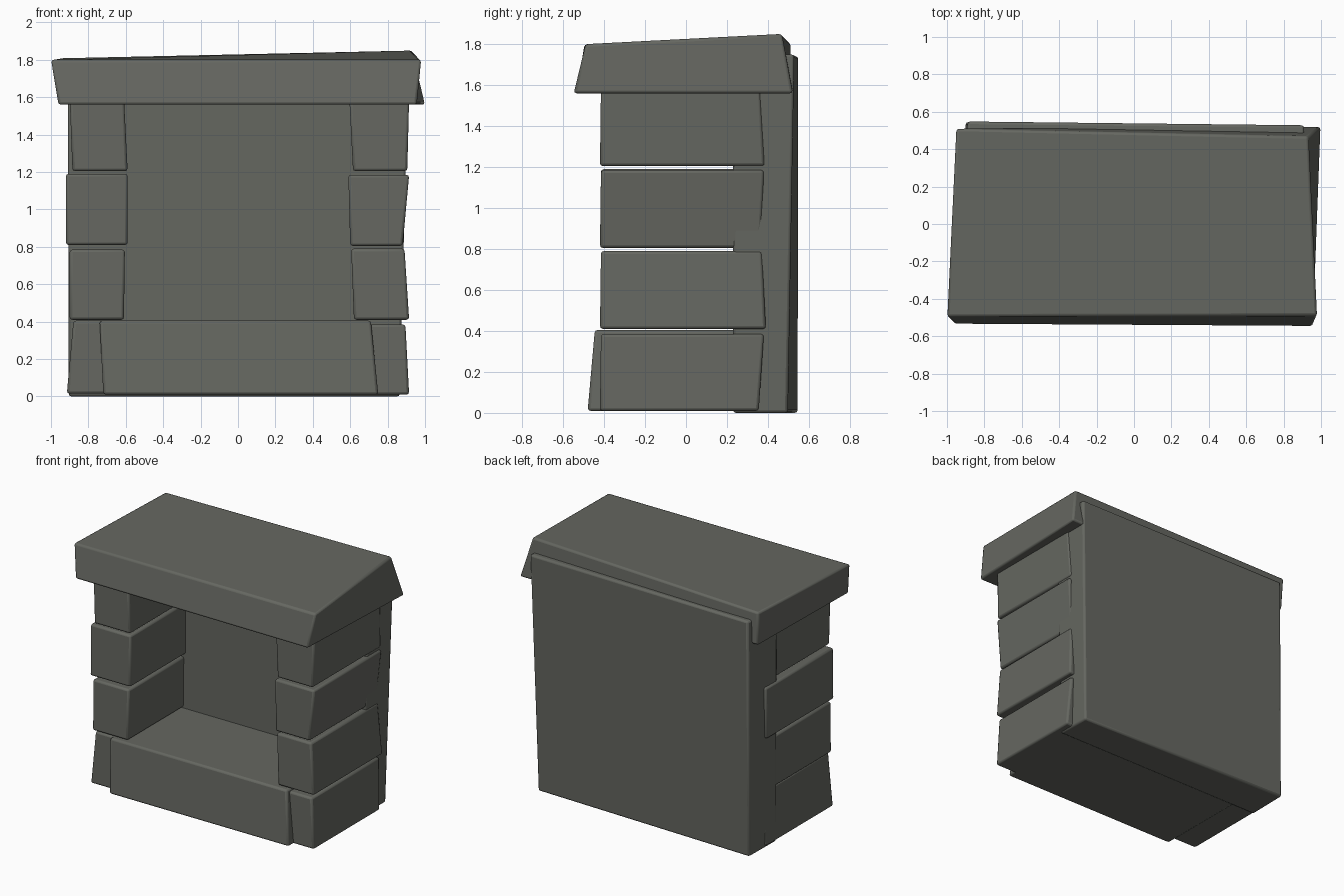
import bpy, bmesh

cube = bpy.data.objects.get("Cube")
if cube:
    bpy.data.objects.remove(cube, do_unlink=True)

stone = bpy.data.materials.new("grey_stone")
stone.use_nodes = True
colour = (0.13, 0.135, 0.118, 1)
stone.diffuse_color = colour
stone.node_tree.nodes["Principled BSDF"].inputs["Base Color"].default_value = colour


def hewn_block(name, bottom, top, bevel=0.014):
    """Rough six-sided stone from two corner loops, with softly worn edges."""
    bm = bmesh.new()
    lower = [bm.verts.new(p) for p in bottom]
    upper = [bm.verts.new(p) for p in top]
    bm.faces.new(lower)
    bm.faces.new(upper)
    for i in range(4):
        j = (i + 1) % 4
        bm.faces.new((lower[i], lower[j], upper[j], upper[i]))
    bmesh.ops.recalc_face_normals(bm, faces=bm.faces)
    mesh = bpy.data.meshes.new(name)
    bm.to_mesh(mesh)
    bm.free()
    obj = bpy.data.objects.new(name, mesh)
    bpy.context.collection.objects.link(obj)
    mesh.materials.append(stone)
    worn = obj.modifiers.new("worn_edges", 'BEVEL')
    worn.width = bevel
    worn.segments = 2
    bpy.ops.object.select_all(action='DESELECT')
    obj.select_set(True)
    bpy.context.view_layer.objects.active = obj
    bpy.ops.object.shade_smooth_by_angle()
    return obj


def loop(x, y, z):
    """Four corners, front first, from x, y ranges at one height."""
    return [(x[0], y[0], z), (x[1], y[0], z), (x[1], y[1], z), (x[0], y[1], z)]


# Pillar stones: x range at bottom, x range at top, back y at bottom and top, z range
left_pillar = [
    ((0.62, 0.915), (0.61, 0.895), (0.355, 0.38), (0.01, 0.385)),
    ((0.62, 0.915), (0.605, 0.89), (0.39, 0.37), (0.41, 0.79)),
    ((0.60, 0.88), (0.59, 0.915), (0.365, 0.38), (0.805, 1.185)),
    ((0.615, 0.905), (0.595, 0.915), (0.385, 0.36), (1.205, 1.6)),
]
right_pillar = [
    ((-0.915, -0.62), (-0.88, -0.61), (0.37, 0.36), (0.015, 0.405)),
    ((-0.90, -0.61), (-0.90, -0.605), (0.36, 0.37), (0.41, 0.785)),
    ((-0.92, -0.59), (-0.92, -0.59), (0.37, 0.38), (0.81, 1.19)),
    ((-0.885, -0.59), (-0.90, -0.61), (0.38, 0.36), (1.205, 1.6)),
]
for side, stones in (("left", left_pillar), ("right", right_pillar)):
    for n, (xb, xt, back, z) in enumerate(stones):
        hewn_block(f"{side}_pillar_stone_{n + 1}",
                   loop(xb, (-0.42, back[0]), z[0]),
                   loop(xt, (-0.415, back[1]), z[1]))

# Hearth stone, which also forms the floor of the opening
hewn_block("hearth",
           loop((-0.72, 0.75), (-0.48, 0.3), 0.01),
           loop((-0.74, 0.71), (-0.445, 0.3), 0.405))

# Back wall slab, slightly skewed
hewn_block("back_wall",
           [(-0.905, 0.23, 0), (0.865, 0.23, 0), (0.865, 0.497, 0), (-0.90, 0.545, 0)],
           [(-0.91, 0.23, 1.74), (0.91, 0.23, 1.75),
            (0.91, 0.528, 1.75), (-0.89, 0.548, 1.74)])

# Mantel shelf with a lopsided top
hewn_block("mantel",
           [(-0.96, -0.535, 1.56), (0.955, -0.548, 1.56),
            (1.0, 0.522, 1.56), (-0.94, 0.5, 1.56)],
           [(-1.0, -0.495, 1.8), (0.98, -0.49, 1.8),
            (0.93, 0.468, 1.85), (-0.95, 0.51, 1.808)])
